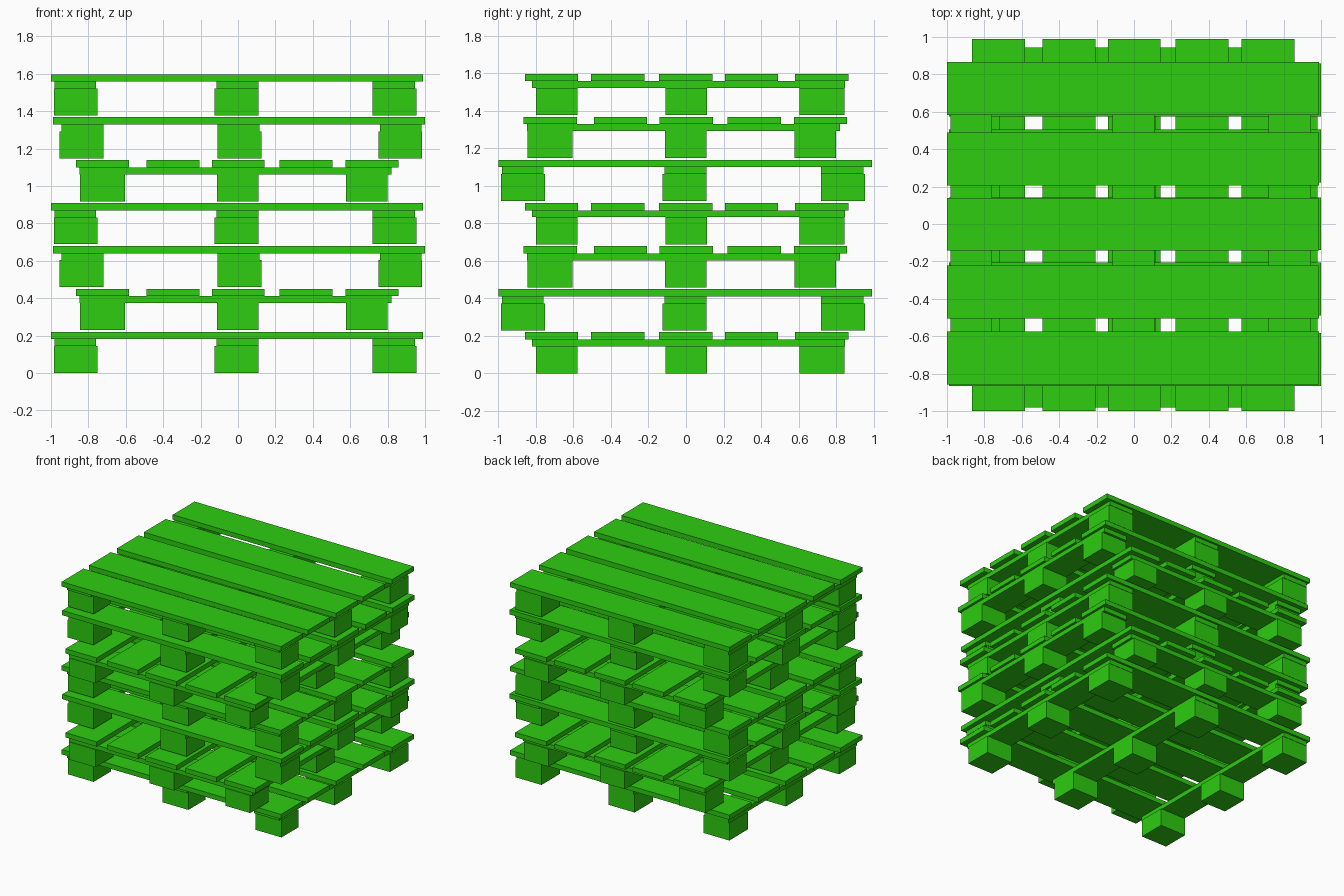
import bpy
import bmesh
from math import pi
from mathutils import Matrix, Vector

cube = bpy.data.objects.get("Cube")
if cube:
    bpy.data.objects.remove(cube, do_unlink=True)

green = bpy.data.materials.new("bright_green")
green.use_nodes = True
colour = (0.027, 0.61, 0.005, 1)
green.diffuse_color = colour
green.node_tree.nodes["Principled BSDF"].inputs["Base Color"].default_value = colour


def board_mesh(name, x_spans, y_spans, z_span):
    """One box for every pairing of an x span with a y span."""
    bm = bmesh.new()
    for x in x_spans:
        for y in y_spans:
            low, high = Vector((x[0], y[0], z_span[0])), Vector((x[1], y[1], z_span[1]))
            place = Matrix.Translation((low + high) / 2) @ Matrix.Diagonal((*(high - low), 1))
            bmesh.ops.create_cube(bm, size=1, matrix=place)
    mesh = bpy.data.meshes.new(name)
    bm.to_mesh(mesh)
    bm.free()
    mesh.materials.append(green)
    return mesh


# Layout of a single pallet
block_x = [(-0.985, -0.75), (-0.125, 0.11), (0.72, 0.955)]
block_y = [(-0.80, -0.578), (-0.11, 0.112), (0.605, 0.845)]
stringer_x = [(-0.98, -0.76), (-0.115, 0.11), (0.72, 0.945)]
deck_y = [(-0.857, -0.575), (-0.505, -0.222), (-0.143, 0.14), (0.207, 0.49), (0.582, 0.865)]

parts = [
    board_mesh("support_blocks", block_x, block_y, (0, 0.144)),
    board_mesh("stringers", stringer_x, [(-0.82, 0.848)], (0.144, 0.181)),
    board_mesh("deck_boards", [(-1, 0.99)], deck_y, (0.181, 0.22)),
]

# Stack of seven, turned in a repeating pattern
for level in range(7):
    for mesh in parts:
        obj = bpy.data.objects.new(f"pallet_{level + 1}_{mesh.name}", mesh)
        obj.location.z = level * 0.2295
        obj.rotation_euler.z = (level % 3) * pi / 2
        bpy.context.collection.objects.link(obj)
